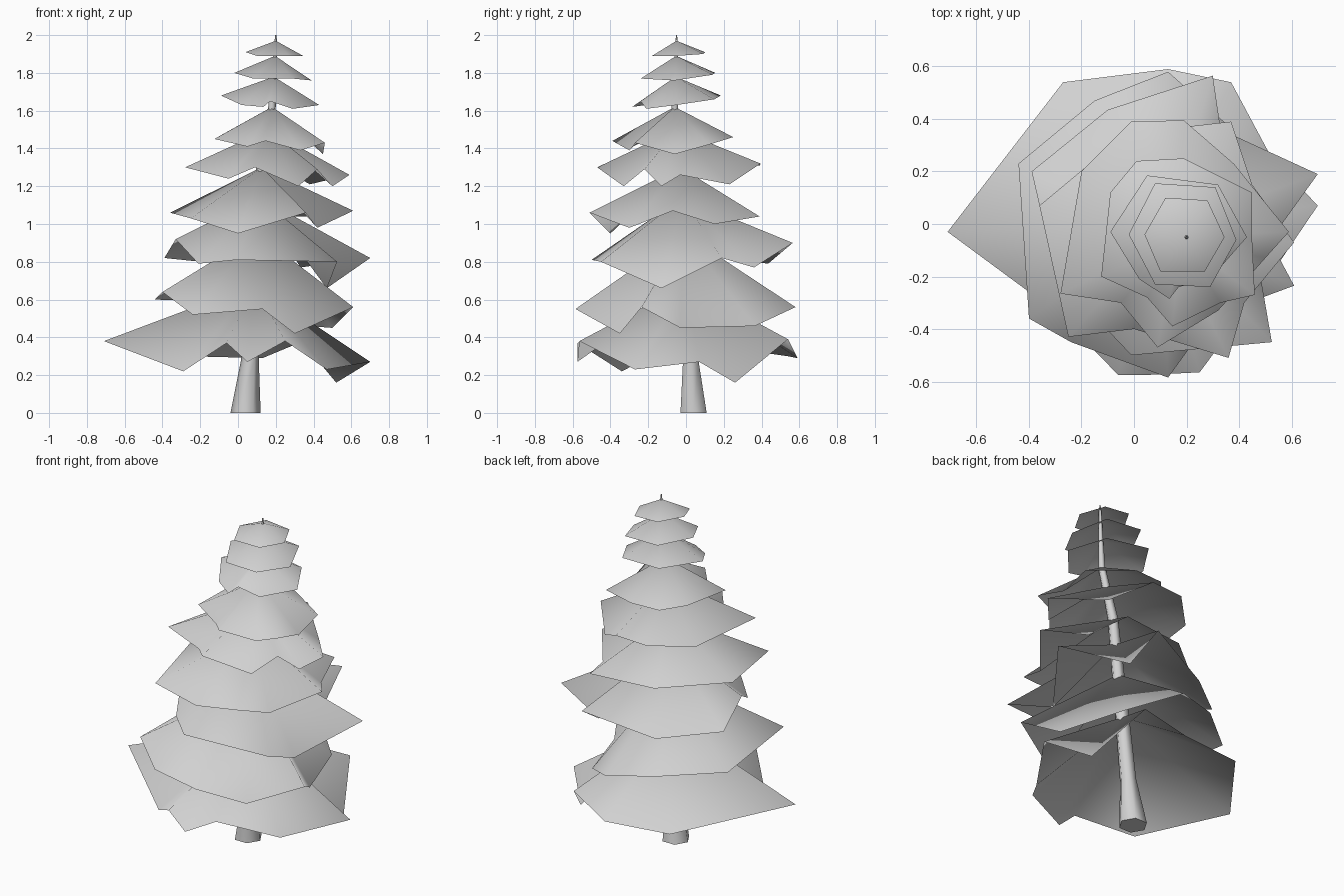
import bpy
import math
from mathutils import Vector

default_cube = bpy.data.objects.get("Cube")
if default_cube:
    bpy.data.objects.remove(default_cube, do_unlink=True)

# One plain grey for the whole tree
grey = bpy.data.materials.new("plain_grey")
grey.use_nodes = True
shade = (0.64, 0.64, 0.64, 1.0)
grey.diffuse_color = shade
for node in grey.node_tree.nodes:
    if node.type == 'BSDF_PRINCIPLED':
        node.inputs["Base Color"].default_value = shade

# Leaning trunk centre line: x, y, z, radius
SPINE = [(.04, .04, 0, .08), (.063, .025, .28, .047), (.125, -.03, 1.3, .03),
         (.18, -.06, 1.62, .02), (.2, -.05, 1.96, .008), (.2, -.05, 2, .003)]


def spine_at(height):
    """Point on the trunk centre line at a given height."""
    for low, high in zip(SPINE, SPINE[1:]):
        if height <= high[2]:
            blend = (height - low[2]) / (high[2] - low[2])
            return Vector(low[:3]).lerp(Vector(high[:3]), blend)
    return Vector(SPINE[-1][:3])


def add_object(name, vertices, faces, smooth_angle):
    mesh = bpy.data.meshes.new(name)
    mesh.from_pydata(vertices, [], faces)
    mesh.materials.append(grey)
    mesh.update()
    created = bpy.data.objects.new(name, mesh)
    bpy.context.scene.collection.objects.link(created)
    bpy.ops.object.select_all(action='DESELECT')
    created.select_set(True)
    bpy.context.view_layer.objects.active = created
    bpy.ops.object.shade_smooth_by_angle(angle=math.radians(smooth_angle))


def add_trunk(name, sides=6):
    vertices, faces = [], []
    for x, y, z, radius in SPINE:
        for side in range(sides):
            turn = math.tau * side / sides
            vertices.append((x + radius * math.cos(turn),
                             y + radius * math.sin(turn), z))
    for ring in range(len(SPINE) - 1):
        start = ring * sides
        for side in range(sides):
            following = (side + 1) % sides
            faces.append((start + side, start + following,
                          start + sides + following, start + sides + side))
    faces.append(tuple(reversed(range(sides))))
    faces.append(tuple(range(len(vertices) - sides, len(vertices))))
    add_object(name, vertices, faces, 61)


def add_tier(name, apex_height, rim):
    """Drooping skirt of branches: a soft fan from the trunk to a ragged rim."""
    apex = spine_at(apex_height)
    rim = sorted(rim, key=lambda p: math.atan2(p[1] - apex.y, p[0] - apex.x))
    count = len(rim)
    faces = [(0, i + 1, (i + 1) % count + 1) for i in range(count)]
    add_object(name, [apex] + rim, faces, 180)


add_trunk("trunk")

# Branch tiers from the ground upwards
add_tier("lowest_branches", .68, [
    (-.71, -.03, .38), (-.29, -.34, .22), (-.06, -.575, .37), (.05, -.575, .27),
    (.25, -.565, .38), (.47, -.27, .23), (.7, .07, .27), (.52, .26, .16),
    (.37, .54, .39), (.13, .59, .29), (-.27, .54, .3)])
add_tier("second_branches", .95, [
    (-.4, -.36, .64), (-.24, -.45, .52), (.13, -.585, .55), (.3, -.35, .42),
    (.61, -.235, .56), (.5, -.03, .45), (.37, .365, .46), (.13, .58, .56),
    (-.15, .47, .59), (-.44, .23, .6)])
add_tier("third_branches", 1.14, [
    (-.33, -.06, .92), (-.21, -.29, .79), (-.01, -.5, .81), (.525, -.45, .8),
    (.47, -.13, .66), (.7, .19, .82), (.33, .36, .77), (.3, .565, .9),
    (-.1, .435, .79), (-.39, .2, .82)])
add_tier("fourth_branches", 1.3, [
    (-.25, -.43, 1.03), (0, -.4, .95), (.36, -.51, 1.06), (.42, -.3, .98),
    (.61, -.07, 1.07), (.45, .15, 1), (.37, .39, 1.04), (-.03, .345, 1.04),
    (-.36, .07, 1.06)])
add_tier("fifth_branches", 1.5, [
    (-.28, -.265, 1.3), (-.05, -.3, 1.24), (.09, -.47, 1.3), (.32, -.33, 1.2),
    (.42, -.22, 1.29), (.5, -.13, 1.2), (.59, -.03, 1.26), (.38, .23, 1.21),
    (.19, .395, 1.32), (-.01, .39, 1.31), (-.2, .2, 1.28)])
add_tier("sixth_branches", 1.62, [
    (-.125, -.2, 1.45), (.05, -.28, 1.41), (.146, -.39, 1.44), (.33, -.3, 1.39),
    (.46, -.27, 1.43), (.45, -.06, 1.37), (.45, .12, 1.42), (.19, .25, 1.46),
    (.01, .24, 1.46), (-.09, .12, 1.47)])
add_tier("seventh_branches", 1.78, [
    (-.09, -.03, 1.68), (.02, -.21, 1.63), (.135, -.285, 1.62), (.17, -.24, 1.65),
    (.29, -.21, 1.61), (.43, -.05, 1.63), (.32, .15, 1.66), (.05, .185, 1.68)])
add_tier("eighth_branches", 1.89, [
    (-.02, -.04, 1.8), (.08, -.23, 1.77), (.29, -.24, 1.77), (.39, -.06, 1.76),
    (.31, .14, 1.79), (.08, .155, 1.8)])
add_tier("top_branches", 1.97, [
    (.04, -.04, 1.91), (.1, -.18, 1.89), (.27, -.18, 1.89), (.345, -.05, 1.89),
    (.28, .09, 1.9), (.12, .1, 1.91)])
